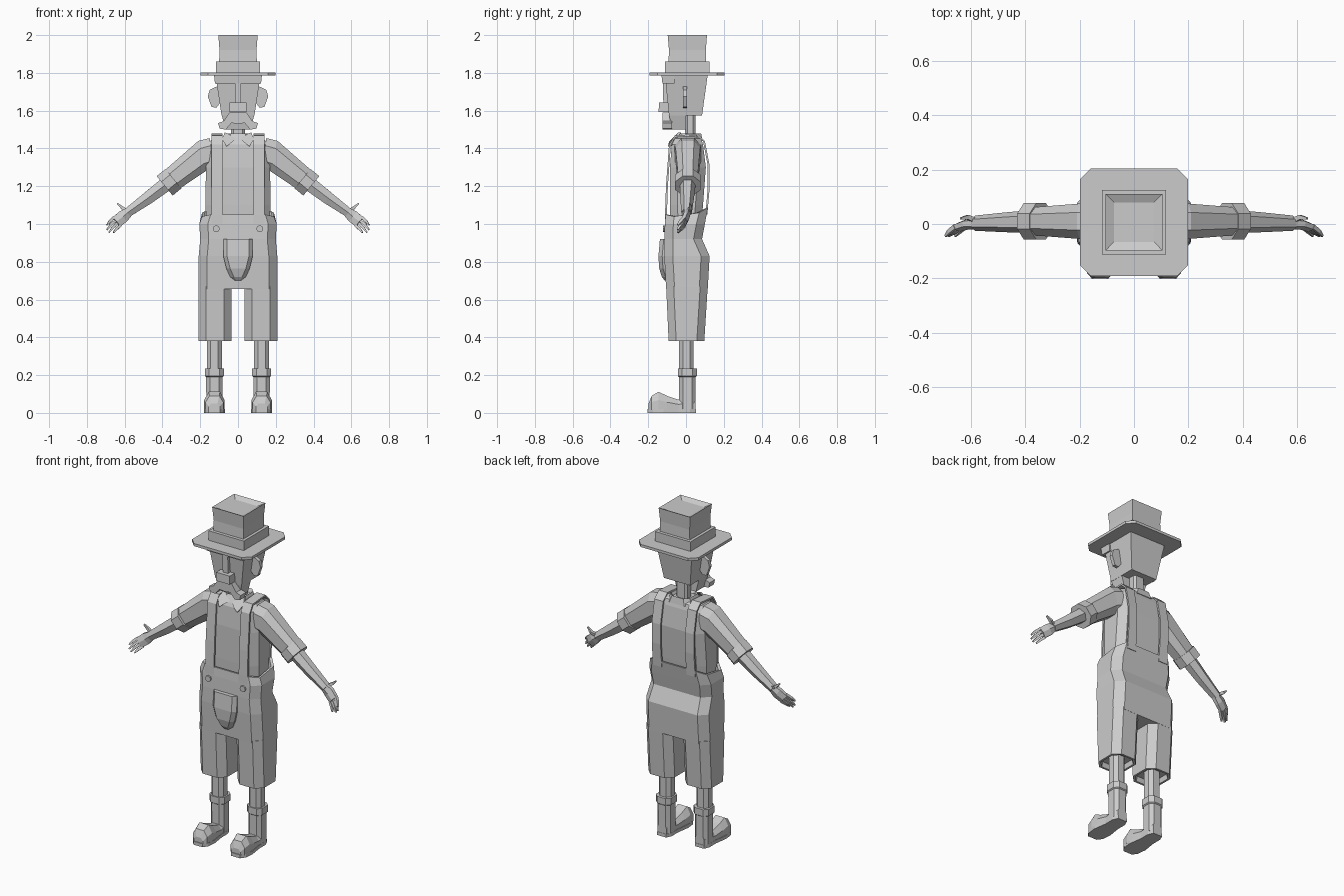
import bpy, bmesh, math
from mathutils import Vector

grey = bpy.data.materials.new("plain_grey")
grey.diffuse_color = (0.6, 0.6, 0.6, 1)


def loft(name, rings):
    """Skin a list of rings with equal point counts and cap both ends."""
    bm = bmesh.new()
    vs = [[bm.verts.new(p) for p in r] for r in rings]
    n = len(rings[0])
    for a, b in zip(vs, vs[1:]):
        for i in range(n):
            j = (i + 1) % n
            bm.faces.new((a[i], a[j], b[j], b[i]))
    bm.faces.new(vs[0])
    bm.faces.new(vs[-1])
    bmesh.ops.recalc_face_normals(bm, faces=bm.faces)
    me = bpy.data.meshes.new(name)
    bm.to_mesh(me)
    bm.free()
    me.materials.append(grey)
    ob = bpy.data.objects.new(name, me)
    bpy.context.collection.objects.link(ob)
    return ob


def oct_ring(z, hx, y0, y1, c, cx=0):
    """Chamfered rectangle in the xy plane."""
    p = [(-hx + c, y0), (hx - c, y0), (hx, y0 + c), (hx, y1 - c),
         (hx - c, y1), (-hx + c, y1), (-hx, y1 - c), (-hx, y0 + c)]
    return [(cx + x, y, z) for x, y in p]


def sq(z, hx, y0, y1):
    return [(-hx, y0, z), (hx, y0, z), (hx, y1, z), (-hx, y1, z)]


def tube(name, path, n=8):
    """Limb: path entries are (point, half height, half depth)."""
    rings = []
    for i, (p, h, d) in enumerate(path):
        a = Vector(path[max(i - 1, 0)][0])
        b = Vector(path[min(i + 1, len(path) - 1)][0])
        t = (b - a).normalized()
        side = Vector((0, 1, 0))
        side = (side - t * side.dot(t)).normalized()
        up = side.cross(t)
        rings.append([Vector(p) + up * h * math.cos(k) + side * d * math.sin(k)
                      for k in [(j + .5) * math.tau / n for j in range(n)]])
    return loft(name, rings)


def prism_xz(name, pts, y0, y1):
    return loft(name, [[(x, y0, z) for x, z in pts], [(x, y1, z) for x, z in pts]])


# Hat
loft("hat_brim", [oct_ring(z, .198, -.192, .205, .04) for z in (1.787, 1.803)])
loft("hat_band", [sq(1.80, .117, -.112, .125), sq(1.86, .117, -.112, .125)])
loft("hat_crown", [sq(1.85, .1, -.093, .107), sq(1.92, .098, -.09, .105),
                   sq(2.0, .104, -.097, .111), sq(1.985, .074, -.066, .08)])

# Head and face
loft("head", [sq(1.79, .12, -.112, .115), sq(1.575, .087, -.09, .085)])
loft("brow", [sq(1.79, .127, -.13, -.06), sq(1.745, .122, -.125, -.06)])
loft("jaw", [sq(1.58, .087, -.09, 0), sq(1.50, .066, -.075, 0)])
loft("neck", [oct_ring(z, .037, -.005, .05, .012) for z in (1.42, 1.59)])
loft("nose_bridge", [sq(1.75, .017, -.122, -.08), sq(1.63, .017, -.12, -.08)])
loft("nose", [sq(1.642, .045, -.143, -.085), sq(1.592, .045, -.145, -.085)])

# Straight side parts: overalls straps run over the shoulders
STRAP = [(-.113, .935), (-.111, 1.05), (-.106, 1.2), (-.09, 1.42), (-.06, 1.468),
         (.06, 1.478), (.1, 1.44), (.125, 1.31), (.125, 1.19), (.113, 1.05)]

for s, side in ((-1, "right"), (1, "left")):
    prism_xz(side + "_ear", [(s * x, z) for x, z in (
        (.095, 1.705), (.115, 1.727), (.15, 1.71), (.16, 1.675),
        (.14, 1.62), (.115, 1.615), (.095, 1.64))], -.015, .006)
    prism_xz(side + "_moustache", [(s * x, z) for x, z in (
        (0, 1.59), (.045, 1.59), (.075, 1.545), (.105, 1.535), (.098, 1.505),
        (.065, 1.5), (.035, 1.535), (0, 1.53))], -.125, -.075)

    # Collar flap
    flap = [(0, -.055, 1.455), (.07, -.04, 1.485), (.085, -.07, 1.45),
            (.06, -.095, 1.41), (.03, -.09, 1.435)]
    loft(side + "_collar_flap", [[(s * x, y + d, z) for x, y, z in flap] for d in (0, .015)])

    # Strap as a thin strip with its button
    rings = []
    for i, (y, z) in enumerate(STRAP):
        a, b = STRAP[max(i - 1, 0)], STRAP[min(i + 1, len(STRAP) - 1)]
        t = Vector((0, b[0] - a[0], b[1] - a[1])).normalized()
        nrm = Vector((0, -t.z, t.y)) * .01
        rings.append([(s * x, y + k * nrm.y, z + k * nrm.z)
                      for x, k in ((.082, 0), (.14, 0), (.14, -1), (.082, -1))])
    loft(side + "_strap", rings)
    prism_xz(side + "_button", [(s * .115 + .018 * math.cos(k * math.tau / 8),
                                 .975 + .018 * math.sin(k * math.tau / 8))
                                for k in range(8)], -.122, -.105)

    # Arm: sleeve, rolled cuff, forearm
    loft(side + "_sleeve", [
        [(s * (x + dx * u), .01 + hy * v, z + hz * u) for u, v in (
            (1, .5), (.5, 1), (-.5, 1), (-1, .5), (-1, -.5), (-.5, -1), (.5, -1), (1, -.5))]
        for x, z, dx, hz, hy in ((.14, 1.375, .01, .08, .07), (.19, 1.36, .02, .08, .065),
                                 (.35, 1.235, .035, .052, .052))])
    tube(side + "_cuff", [((s * .342, .01, 1.24), .072, .073),
                          ((s * .388, .01, 1.202), .072, .073)])
    tube(side + "_forearm", [((s * .35, .01, 1.234), .046, .044),
                             ((s * .48, .006, 1.135), .038, .036),
                             ((s * .585, .003, 1.06), .028, .028)], 6)
    # Hand with four fingers and a thumb
    tube(side + "_palm", [((s * .57, .003, 1.07), .026, .024),
                          ((s * .61, 0, 1.038), .038, .02),
                          ((s * .645, -.012, 1.01), .036, .017)], 6)
    for f in range(4):
        o = (f - 1.5) * .018
        bx, bz = .64 + o * .65, 1.013 + o * .75
        k = (0, .012, .012, 0)[f]
        tube(f"{side}_finger_{f + 1}", [
            ((s * bx, -.01, bz), .011, .012),
            ((s * (bx + .022 + k * .4), -.028, bz - .02 - k * .3), .01, .011),
            ((s * (bx + .036 + k), -.044, bz - .038 - k), .005, .006)], 4)
    tube(side + "_thumb", [((s * .585, .012, 1.07), .012, .013),
                           ((s * .612, .025, 1.085), .011, .012),
                           ((s * .638, .02, 1.108), .005, .006)], 4)

    # Trouser leg, hollow at the hem
    c = s * .1225
    loft(side + "_trouser_leg", [
        oct_ring(.67, .0875, -.105, .115, .04, c), oct_ring(.38, .0875, -.092, .097, .04, c),
        oct_ring(.38, .075, -.08, .085, .035, c), oct_ring(.41, .07, -.075, .08, .035, c)])
    # Shin and boot
    x = s * .125
    loft(side + "_shin", [oct_ring(z, .04, -.037, .041, .02, x) for z in (.2, .45)])
    loft(side + "_boot_shaft", [oct_ring(z, h, -h + .007, h + .007, h * .45, x) for z, h in (
        (.02, .043), (.1, .043), (.19, .044), (.195, .05), (.235, .05))])
    loft(side + "_boot_foot", [
        [(x + h * u, y, .015 + (t - .015) * w) for u, w in (
            (-1, 0), (-1, .55), (-.55, 1), (.55, 1), (1, .55), (1, 0))]
        for y, h, t in ((.05, .03, .08), (.01, .042, .08), (-.04, .042, .07),
                        (-.1, .05, .09), (-.145, .054, .112), (-.182, .047, .09),
                        (-.198, .03, .05))])
    out = [(.03, .052), (.044, .02), (.044, -.04), (.056, -.12), (.05, -.175), (.03, -.203)]
    out += [(-a, b) for a, b in reversed(out)]
    loft(side + "_boot_sole", [[(x + a, b, z) for a, b in out] for z in (0, .02)])

# Shirt body
loft("shirt", [oct_ring(z, hx, y0, y1, c) for z, hx, y0, y1, c in (
    (.93, .165, -.08, .075, .04), (1.1, .172, -.085, .09, .04),
    (1.3, .17, -.085, .105, .04), (1.42, .165, -.075, .09, .04),
    (1.453, .135, -.06, .08, .035), (1.465, .06, -.03, .06, .02))])
loft("collar", [oct_ring(1.44, .08, -.07, .088, .03), oct_ring(1.48, .062, -.045, .08, .025),
                oct_ring(1.455, .045, -.03, .06, .02)])


# Overalls: the top edge is high at the back and dips at the sides
def waist_edge(hx, y0, y1, drop):
    hs = (1.05, 1.05, 1.04, 1.06, 1.085, 1.085, 1.06, 1.04)
    return [(x, y, h - drop) for (x, y, _), h in zip(oct_ring(0, hx, y0, y1, .045), hs)]


loft("overalls", [
    oct_ring(.655, .21, -.105, .115, .045), oct_ring(.83, .208, -.115, .125, .045),
    oct_ring(.92, .2, -.115, .085, .045), oct_ring(1.0, .205, -.112, .1, .045),
    waist_edge(.19, -.108, .115, 0), waist_edge(.178, -.098, .105, 0),
    waist_edge(.172, -.092, .095, .08)])
# Belly pouch
loft("belly_pouch", [oct_ring(z, hx, y, -.08, .02) for z, hx, y in (
    (.92, .078, -.138), (.83, .078, -.146), (.765, .062, -.142), (.72, .042, -.128),
    (.70, .03, -.112))])
